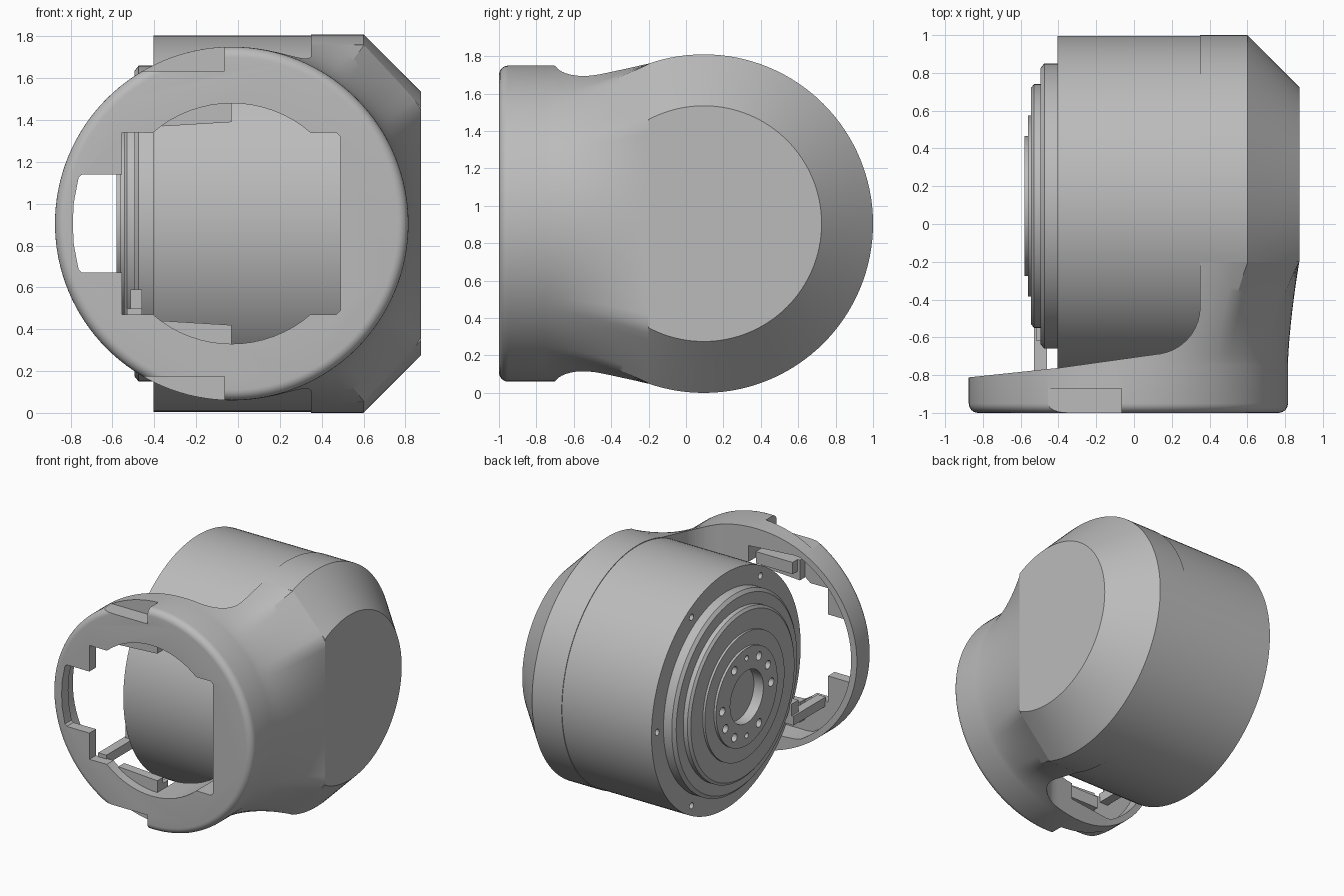
import bpy, bmesh
from math import sin, cos, pi, hypot, radians

if "Cube" in bpy.data.objects:
    bpy.data.objects.remove(bpy.data.objects["Cube"])

CY, CZ = 0.095, 0.905      # drum axis
FX = -0.03                 # flange axis x
JOIN = -0.2                # y where the neck meets the housing
SEG = 128

grey = bpy.data.materials.new("plain_grey")
grey.use_nodes = True
grey.diffuse_color = (0.5, 0.5, 0.5, 1)
grey.node_tree.nodes["Principled BSDF"].inputs["Base Color"].default_value = (0.5, 0.5, 0.5, 1)


def finish(name, bm):
    bmesh.ops.remove_doubles(bm, verts=bm.verts, dist=0.0001)
    bmesh.ops.recalc_face_normals(bm, faces=bm.faces)
    mesh = bpy.data.meshes.new(name)
    bm.to_mesh(mesh)
    bm.free()
    obj = bpy.data.objects.new(name, mesh)
    bpy.context.collection.objects.link(obj)
    mesh.materials.append(grey)
    return obj


def skin(name, rings):
    """Closed solid through a list of equal point rings."""
    bm = bmesh.new()
    loops = [[bm.verts.new(p) for p in ring] for ring in rings]
    n = len(loops[0])
    for a, b in zip(loops, loops[1:]):
        for i in range(n):
            j = (i + 1) % n
            bm.faces.new((a[i], a[j], b[j], b[i]))
    bm.faces.new(loops[0])
    bm.faces.new(loops[-1])
    return finish(name, bm)


def turned(name, profile, y=CY, z=CZ, seg=SEG):
    """Solid turned about an x-direction axis from (x, radius) pairs."""
    return skin(name, [[(x, y + r * sin(2 * pi * i / seg), z + r * cos(2 * pi * i / seg))
                        for i in range(seg)] for x, r in profile])


def box(name, x, y, z):
    return skin(name, [[(x[0], y[0], h), (x[1], y[0], h), (x[1], y[1], h), (x[0], y[1], h)] for h in z])


def front_prism(name, outline, y):
    """Prism along y from (x, height above the axis) pairs."""
    return skin(name, [[(px, d, CZ + pz) for px, pz in outline] for d in y])


def cut(obj, cutter):
    cutter.hide_render = True
    mod = obj.modifiers.new("cut", 'BOOLEAN')
    mod.operation = 'DIFFERENCE'
    mod.solver = 'EXACT'
    mod.object = cutter
    bpy.ops.object.select_all(action='DESELECT')
    bpy.context.view_layer.objects.active = obj
    obj.select_set(True)
    bpy.ops.object.modifier_apply(modifier=mod.name)
    bpy.data.objects.remove(cutter)


def smooth(obj):
    bpy.ops.object.select_all(action='DESELECT')
    bpy.context.view_layer.objects.active = obj
    obj.select_set(True)
    bpy.ops.object.shade_smooth_by_angle(angle=radians(28))


# Outer housing with the chamfered end cap, trimmed where the neck takes over
housing = turned("housing", [(0.35, 0.905), (0.6, 0.905), (0.875, 0.63)])
cut(housing, box("housing_cutter", (0.2, 1.2), (-1.2, JOIN), (-0.5, 2.3)))
smooth(housing)

# Motor drum with stepped output discs
drum = turned("motor_drum", [
    (0.5, 0.9), (-0.405, 0.9), (-0.405, 0.755), (-0.475, 0.755), (-0.495, 0.73),
    (-0.495, 0.645), (-0.53, 0.645), (-0.545, 0.625), (-0.545, 0.48), (-0.562, 0.48),
    (-0.562, 0.37), (-0.58, 0.37), (-0.58, 0.2), (-0.5, 0.2)])


def drill(angle, radius, hole, x):
    a = radians(angle)
    cut(drum, turned("drill", [(x - 0.1, hole), (x + 0.06, hole)],
                     CY - radius * sin(a), CZ + radius * cos(a), 16))


for k in range(6):
    drill(30 + 60 * k, 0.83, 0.024, -0.405)
for k in range(12):
    if k not in (4, 10):
        drill(30 * k, 0.295, 0.02 if k % 6 == 0 else 0.032, -0.58)
smooth(drum)


# Flange and neck: round section growing into the housing section
def housing_reach(a):
    lo, hi = 0.0, 1.3
    for _ in range(24):
        r = (lo + hi) / 2
        x, z = FX + r * cos(a), r * sin(a)
        if x < 0.875 and hypot(JOIN - CY, z) < min(0.905, 1.505 - x):
            lo = r
        else:
            hi = r
    return lo


def section(y, base, t):
    ring = []
    for i in range(SEG):
        a = 2 * pi * i / SEG
        r = base * (1 - t) + housing_reach(a) * t
        ring.append((FX + r * cos(a), y, CZ + r * sin(a)))
    return ring


rings = []
for i in range(7):
    a = i / 6 * pi / 2
    rings.append(section(-0.95 - 0.05 * cos(a), 0.795 + 0.05 * sin(a), 0))
for i in range(25):
    u = i / 24
    rings.append(section(-0.75 + (JOIN + 0.75) * u, 0.845, u ** 1.5))
neck = skin("flange_and_neck", rings)

# Clear the space behind the flange, leaving a rounded neck root
outline = [(-2, -0.919), (-0.875, -0.812), (-0.4, -0.762), (0.08, -0.695)]
outline += [(0.1 + 0.25 * sin(a), -0.44 - 0.25 * cos(a))
            for a in [k / 10 * pi / 2 for k in range(1, 11)]]
outline += [(0.35, 0.3), (-2, 0.3)]
cut(neck, skin("back_cutter", [[(x, y, z) for x, y in outline] for z in (-0.5, 2.3)]))

# Hollow the free half of the flange from behind, leaving an outer lip
hollow = [(FX + 0.8 * cos(a), max(-0.7, min(0.7, 0.8 * sin(a))))
          for a in [pi / 2 + pi * k / 48 for k in range(49)]]
cut(neck, front_prism("hollow_cutter", hollow, (-0.92, -0.5)))

# Stepped front opening, mirrored top to bottom
R = 0.575
half = [(-0.79, 0.0), (-0.785, 0.1), (-0.762, 0.22), (-0.745, 0.235), (-0.555, 0.235),
        (-0.555, 0.435)]
for k in range(17):
    a = radians(131 - 82 * k / 16)
    half.append((FX + R * cos(a), R * sin(a)))
half += [(0.47, 0.435), (0.49, 0.415)]
opening = half + [(x, -z) for x, z in reversed(half[1:])]
cut(neck, front_prism("opening_cutter", opening, (-1.2, -0.3)))

# Front edge notches, top and bottom
for s in (1, -1):
    cut(neck, box("notch_cutter", (-0.6, -0.065), (-1.2, -0.87),
                  sorted((CZ + s * 0.73, CZ + s * 1.0))))
smooth(neck)

# Inner clips behind the opening and the small cable post
for s, side in ((1, "upper"), (-1, "lower")):
    clip = [(-0.36, s * 0.465), (FX, s * 0.485), (FX, s * 0.62), (-0.36, s * 0.62)]
    front_prism(side + "_clip", clip, (-0.93, -0.86))
    box(side + "_clip_ridge", (-0.34, FX), (-0.87, -0.8), sorted((CZ + s * 0.53, CZ + s * 0.62)))
box("cable_post", (-0.53, -0.46), (-0.93, -0.54), (0.43, 0.5))
box("cable_post_tip", (-0.515, -0.46), (-0.62, -0.54), (0.5, 0.59))
